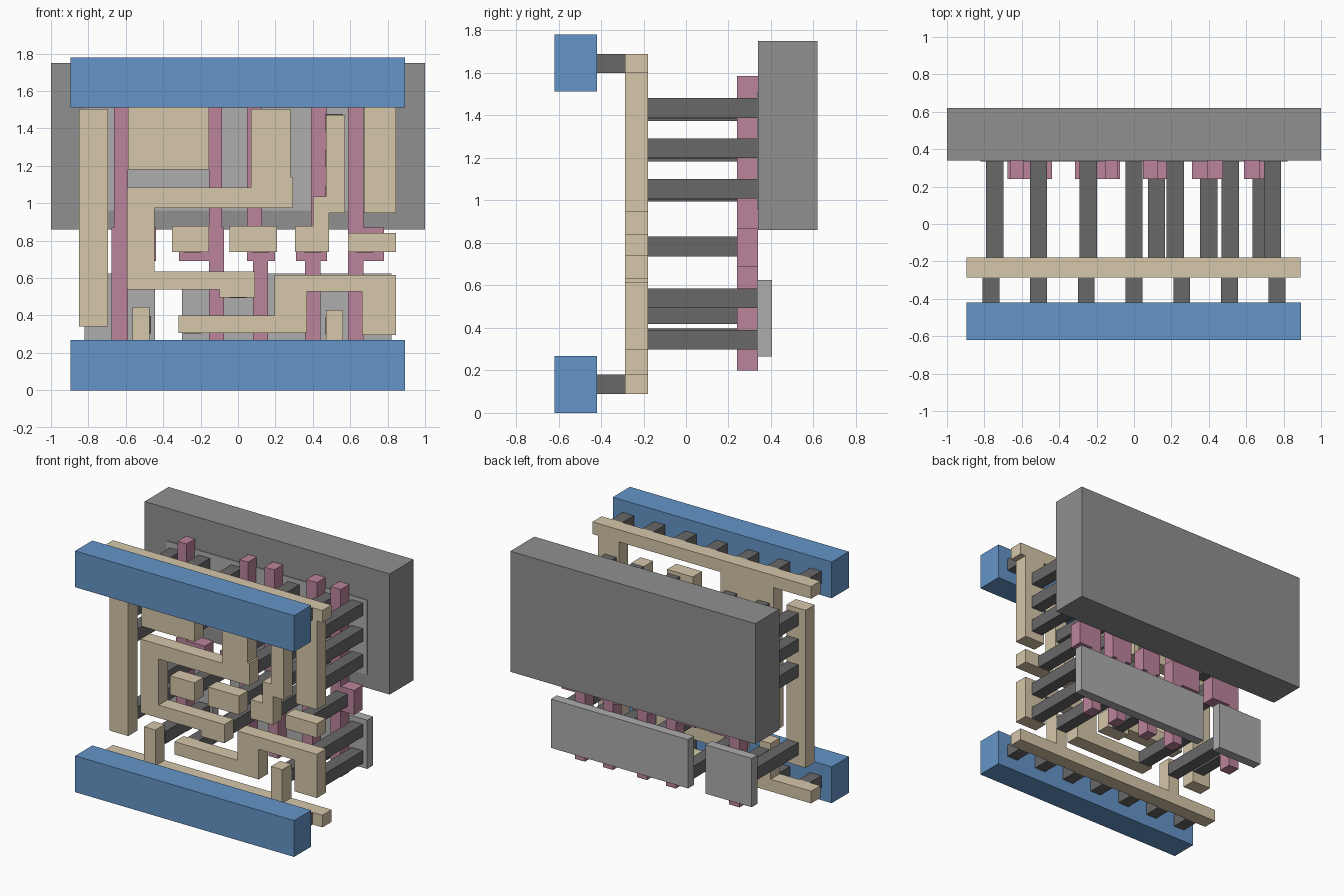
import bpy, bmesh


def material(name, rgb):
    m = bpy.data.materials.new(name)
    m.diffuse_color = (*rgb, 1)
    return m


BLUE = material("blue_metal", (0.13, 0.30, 0.58))
TAN = material("tan_wiring", (0.68, 0.57, 0.40))
PINK = material("pink_gate", (0.50, 0.23, 0.33))
DARK = material("dark_contact", (0.14, 0.14, 0.14))
MID = material("mid_grey", (0.28, 0.28, 0.28))
LIGHT = material("light_grey", (0.42, 0.42, 0.42))


def plate(name, pts, y0, y1, mat):
    """Extrude an x-z outline from y0 to y1."""
    outline = [p for i, p in enumerate(pts) if p != pts[i - 1]]
    bm = bmesh.new()
    face = bm.faces.new([bm.verts.new((x, y0, z)) for x, z in outline])
    new = bmesh.ops.extrude_face_region(bm, geom=[face])["geom"]
    verts = [v for v in new if isinstance(v, bmesh.types.BMVert)]
    bmesh.ops.translate(bm, verts=verts, vec=(0, y1 - y0, 0))
    bmesh.ops.recalc_face_normals(bm, faces=bm.faces)
    me = bpy.data.meshes.new(name)
    bm.to_mesh(me)
    bm.free()
    me.materials.append(mat)
    ob = bpy.data.objects.new(name, me)
    bpy.context.collection.objects.link(ob)
    return ob


def rect(x0, x1, z0, z1):
    return [(x0, z0), (x1, z0), (x1, z1), (x0, z1)]


# Base well and the thin active-region plates
plate("well_block", rect(-1, 1, 0.86, 1.75), 0.34, 0.62, MID)
plate("upper_active_plate", rect(-0.82, 0.82, 0.96, 1.51), 0.335, 0.405, LIGHT)
plate("lower_active_plate_small", rect(-0.82, -0.444, 0.265, 0.625), 0.335, 0.405, LIGHT)
plate("lower_active_plate_long", rect(-0.30, 0.82, 0.265, 0.625), 0.335, 0.405, LIGHT)

# Gate strips: lower x-range, landing-pad x-range, upper x-range
gates = [
    (-0.675, -0.588, -0.675, -0.438, -0.663, -0.588),
    (-0.155, -0.075, -0.316, -0.075, -0.155, -0.086),
    (0.08, 0.16, 0.048, 0.198, 0.048, 0.128),
    (0.358, 0.44, 0.31, 0.476, 0.39, 0.476),
    (0.588, 0.67, 0.588, 0.78, 0.588, 0.67),
]
for l0, l1, p0, p1, u0, u1 in gates:
    plate("gate_strip", [
        (l0, 0.20), (l1, 0.20), (l1, 0.69), (p1, 0.69), (p1, 0.87), (u1, 0.87),
        (u1, 1.585), (u0, 1.585), (u0, 0.87), (p0, 0.87), (p0, 0.69), (l0, 0.69)],
        0.24, 0.34, PINK)

# Local wiring layer
wires = {
    "top_wire_rail": [
        (-0.895, 1.69), (-0.895, 1.60), (-0.588, 1.60), (-0.588, 1.18), (-0.155, 1.18),
        (-0.155, 1.60), (0.674, 1.60), (0.674, 0.947), (0.845, 0.947), (0.845, 1.60),
        (0.89, 1.60), (0.89, 1.69)],
    "bottom_wire_rail": [
        (-0.895, 0.09), (0.89, 0.09), (0.89, 0.18), (0.562, 0.18), (0.562, 0.428),
        (0.47, 0.428), (0.47, 0.18), (-0.473, 0.18), (-0.473, 0.444), (-0.565, 0.444),
        (-0.565, 0.18), (-0.895, 0.18)],
    "left_wire_bar": rect(-0.85, -0.695, 0.34, 1.503),
    "hook_wire": [
        (0.07, 1.503), (0.07, 1.083), (-0.594, 1.083), (-0.594, 0.54), (-0.10, 0.54),
        (-0.10, 0.497), (0.09, 0.497), (0.09, 0.635), (-0.446, 0.635), (-0.446, 0.975),
        (0.294, 0.975), (0.294, 1.14), (0.28, 1.14), (0.28, 1.503)],
    "step_wire": [
        (0.572, 1.473), (0.572, 0.947), (0.487, 0.947), (0.487, 0.738), (0.305, 0.738),
        (0.305, 0.877), (0.40, 0.877), (0.40, 1.035), (0.47, 1.035), (0.47, 1.473)],
    "output_wire": [
        (-0.318, 0.305), (0.37, 0.305), (0.37, 0.527), (0.662, 0.527), (0.662, 0.295),
        (0.845, 0.295), (0.845, 0.617), (0.195, 0.617), (0.195, 0.40), (-0.318, 0.40)],
    "wire_pad_left": rect(-0.353, -0.155, 0.738, 0.877),
    "wire_pad_middle": rect(-0.045, 0.209, 0.738, 0.877),
    "wire_pad_right": rect(0.588, 0.845, 0.738, 0.842),
}
for name, outline in wires.items():
    plate(name, outline, -0.287, -0.18, TAN)


# Square contact posts from the wiring back to the lower layers
def post(name, x, z, y0, y1, w=0.092):
    plate(name, rect(x - w / 2, x + w / 2, z - w / 2, z + w / 2), y0, y1, DARK)


active_contacts = {
    -0.745: (1.42, 1.23, 1.04, 0.465),
    -0.51: (1.43, 1.24, 0.35),
    -0.245: (1.43, 1.24, 0.35),
    0.0: (0.54,),
    0.22: (1.43, 1.24, 1.05),
    0.515: (1.43, 1.24, 1.05, 0.345),
    0.74: (1.435, 1.245, 1.055, 0.54, 0.345),
}
for x, heights in active_contacts.items():
    for z in heights:
        post("active_contact", x, z, -0.18, 0.335)
for x in (-0.51, -0.245, 0.12, 0.40, 0.68):
    post("gate_contact", x, 0.783, -0.18, 0.24)

# Front power rails with their short connecting posts
for side, z0, post_z in (("bottom", 0.0, 0.135), ("top", 1.512, 1.645)):
    plate(side + "_power_rail", rect(-0.895, 0.892, z0, z0 + 0.268), -0.62, -0.42, BLUE)
    for i in range(-3, 4):
        post(side + "_rail_post", i * 0.255, post_z, -0.42, -0.287, 0.09)
